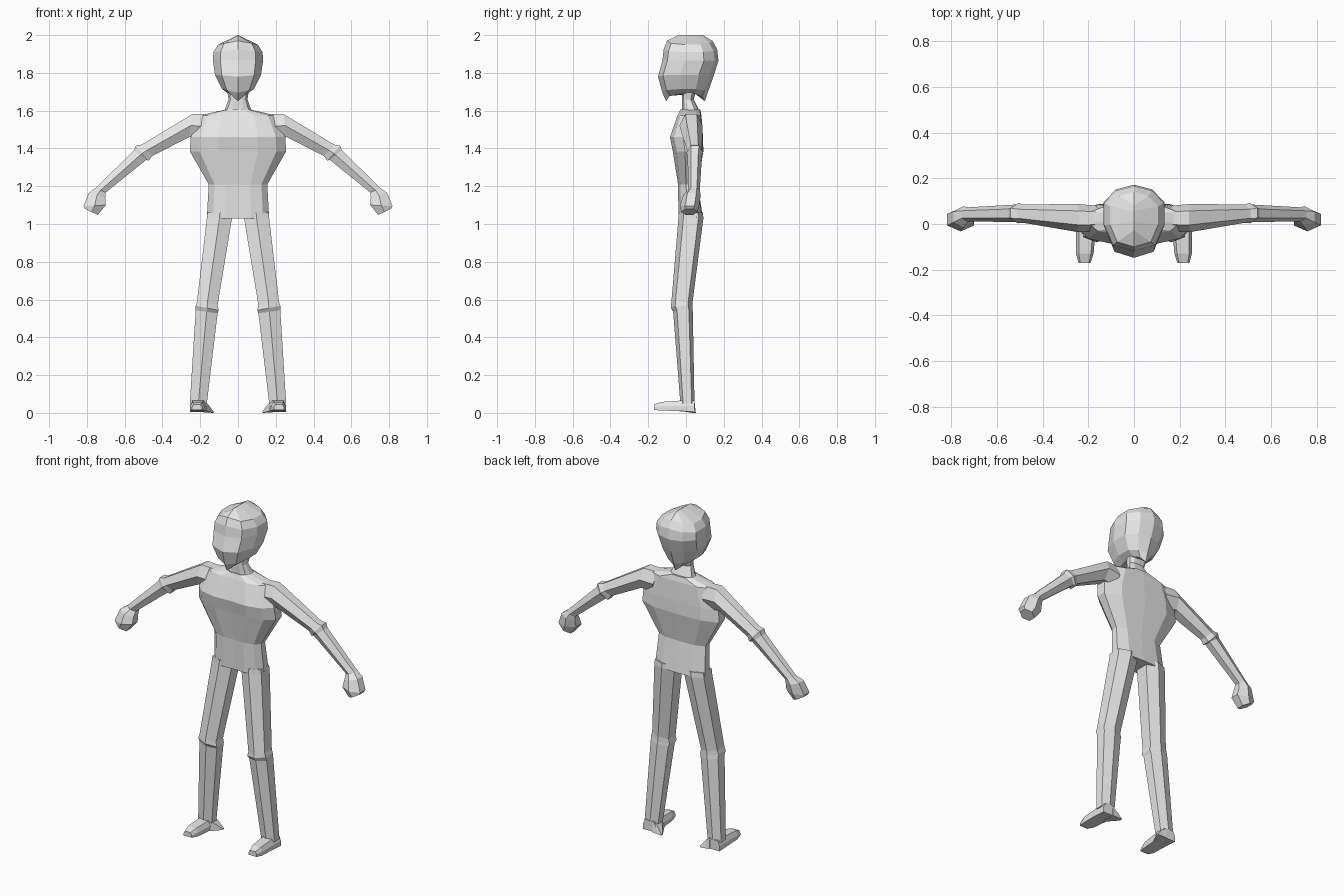
import bpy, bmesh
from mathutils import Vector

if "Cube" in bpy.data.objects:
    bpy.data.objects.remove(bpy.data.objects["Cube"])

grey = bpy.data.materials.new("plain grey")
grey.diffuse_color = (0.8, 0.8, 0.8, 1)
grey.use_nodes = True
grey.node_tree.nodes["Principled BSDF"].inputs["Base Color"].default_value = grey.diffuse_color


def loft(name, rings, mirror=False):
    """Skin a list of equal-length rings and cap both ends."""
    bm = bmesh.new()
    rows = [[bm.verts.new(p) for p in r] for r in rings]
    n = len(rows[0])
    for a, b in zip(rows, rows[1:]):
        for i in range(n):
            j = (i + 1) % n
            bm.faces.new((a[i], a[j], b[j], b[i]))
    bm.faces.new(rows[0])
    bm.faces.new(rows[-1])
    bmesh.ops.remove_doubles(bm, verts=bm.verts, dist=0.0005)
    bmesh.ops.recalc_face_normals(bm, faces=bm.faces)
    me = bpy.data.meshes.new(name)
    bm.to_mesh(me)
    bm.free()
    me.materials.append(grey)
    ob = bpy.data.objects.new(name, me)
    bpy.context.collection.objects.link(ob)
    if mirror:
        ob.modifiers.new("mirror", 'MIRROR').use_mirror_merge = False
    return ob


def body_ring(z, hw, yf, yb, plan, dz=0.0):
    """Symmetric ring; plan holds (x, y) fractions from front to back, dz lifts the middle."""
    half = [(hw * u, yf + (yb - yf) * v, z + dz * (1 - u)) for u, v in plan]
    return half + [(-x, y, zz) for x, y, zz in half[-2:0:-1]]


def limb_ring(p, q, yf, yb):
    """Six-sided ring from the upper/outer point p to the lower/inner point q (x, z)."""
    p, q = Vector(p), Vector(q)
    m, d = (p + q) / 2, yb - yf
    pts = [(p, yf + .25 * d), (p, yb - .25 * d), (m, yb),
           (q, yb - .25 * d), (q, yf + .25 * d), (m, yf)]
    return [(a.x, y, a.y) for a, y in pts]


# torso, from crotch to collar
chest = [(0, .03), (.42, 0), (.8, .12), (1, .4), (1, .75), (.62, .97), (0, 1)]
loft("torso", [body_ring(*r, chest) for r in (
    (1.03, .165, -.04, .09),
    (1.21, .155, -.042, .062),
    (1.385, .255, -.07, .092),
    (1.46, .25, -.085, .09),
    (1.575, .20, -.045, .082),
    (1.605, .07, -.03, .075))])

# neck
loft("neck", [body_ring(*r, chest) for r in (
    (1.57, .10, -.03, .07), (1.61, .068, -.02, .065),
    (1.66, .05, -.02, .04), (1.72, .06, -.02, .06))])

# head, from jaw to crown
skull = [(0, 0), (.7, .09), (1, .4), (1, .74), (.6, .93), (0, 1)]
loft("head", [body_ring(*r[:4], skull, r[4]) for r in (
    (1.69, .045, -.105, .10, -.04),
    (1.715, .085, -.125, .115, -.02),
    (1.79, .122, -.148, .145, -.01),
    (1.865, .133, -.125, .172, 0),
    (1.91, .13, -.118, .165, .015),
    (1.95, .105, -.10, .14, .02),
    (2.0, .0, -.04, .09, 0))])

# arms with an elbow ridge, ending in a fist
loft("arm", [limb_ring(*r) for r in (
    ((.15, 1.58), (.18, 1.45), -.03, .08),
    ((.24, 1.583), (.258, 1.46), -.035, .088),
    ((.51, 1.42), (.455, 1.36), .005, .085),
    ((.54, 1.415), (.472, 1.335), .003, .092),
    ((.55, 1.39), (.485, 1.34), .008, .085),
    ((.755, 1.19), (.70, 1.167), .012, .073))], True)
loft("fist", [limb_ring(*r) for r in (
    ((.755, 1.19), (.70, 1.167), .01, .073),
    ((.79, 1.165), (.703, 1.14), -.015, .078),
    ((.818, 1.095), (.70, 1.10), -.032, .07),
    ((.81, 1.08), (.742, 1.048), -.025, .06))], True)


def leg_ring(z, xi, xo, yf, yb, dz=0.0):
    """Six-sided leg ring with a ridge down the front."""
    d = yb - yf
    return [(xi, yf + .2 * d, z - dz), ((xi + xo) / 2, yf, z), (xo, yf + .2 * d, z + dz),
            (xo, yb - .2 * d, z + dz), ((xi + xo) / 2, yb, z), (xi, yb - .2 * d, z - dz)]


# legs with a knee ridge
loft("leg", [leg_ring(*r) for r in (
    (1.06, .03, .162, -.038, .09),
    (1.03, .032, .165, -.04, .092),
    (.58, .108, .217, -.078, .034, .01),
    (.555, .102, .224, -.08, .034, .012),
    (.535, .108, .224, -.068, .036, .008),
    (.05, .165, .255, -.03, .045))], True)


def foot_ring(y, xi, xo, z0, z1):
    w = (xo - xi) * .15
    return [(xi, y, z0), (xo, y, z0), (xo, y, (z0 + z1) / 2),
            (xo - w, y, z1), (xi + w, y, z1), (xi, y, (z0 + z1) / 2)]


# feet
loft("foot", [foot_ring(*r) for r in (
    (.045, .168, .255, .005, .065),
    (-.03, .168, .255, .01, .065),
    (-.13, .177, .253, .012, .058),
    (-.17, .19, .243, .016, .045))], True)

# pointed flare on the inside of each heel
loft("heel_flare", [
    [(.185, -.06, .01), (.185, -.03, .06), (.19, .045, .06), (.19, .05, .004)],
    [(.165, -.03, .01), (.166, -.01, .055), (.168, .04, .055), (.165, .052, .002)],
    [(.13, .035, 0), (.13, .038, .008), (.13, .05, .008), (.13, .053, 0)]], True)
